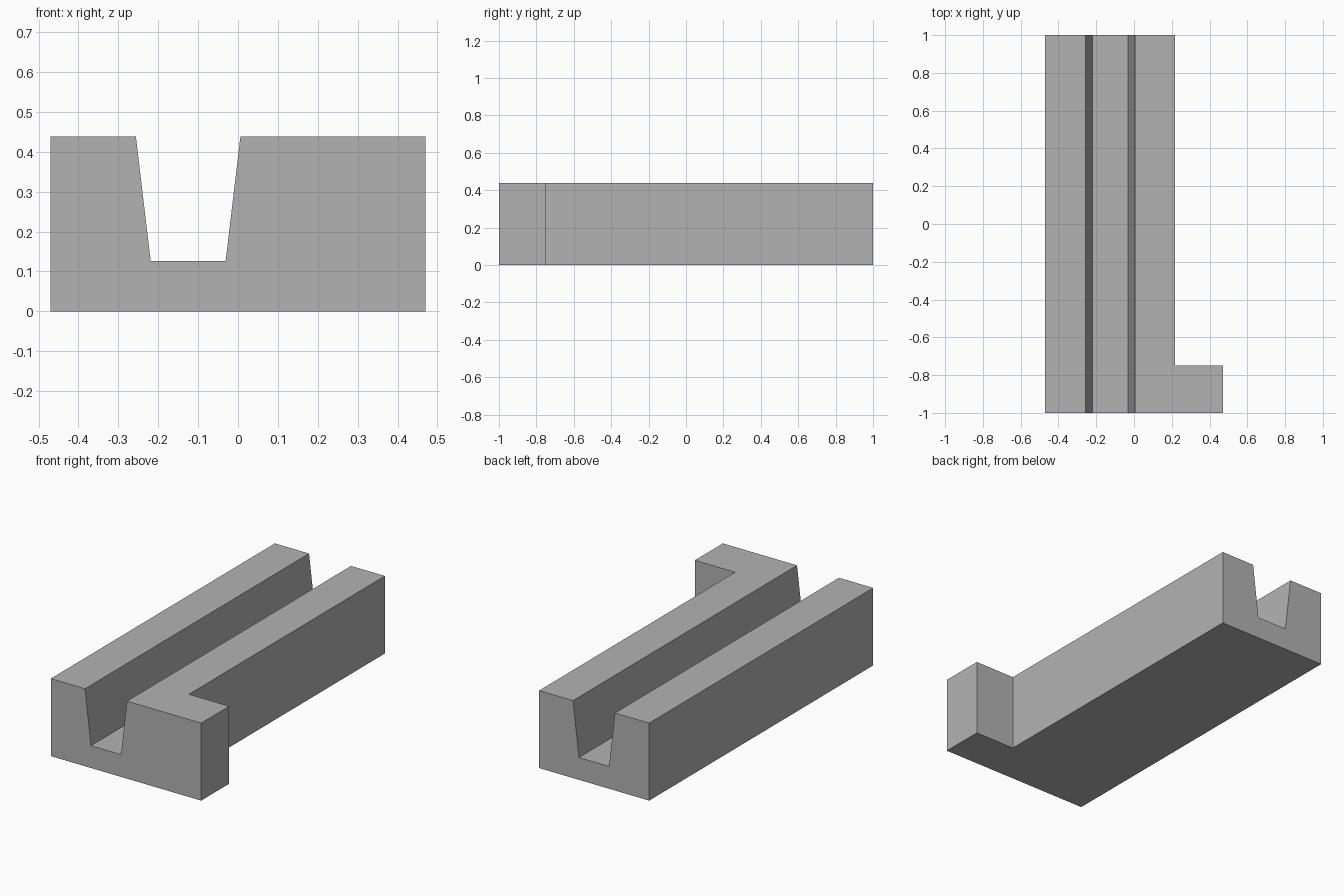
import bpy
import bmesh

cube = bpy.data.objects.get("Cube")
if cube:
    bpy.data.objects.remove(cube, do_unlink=True)

# Main dimensions
LEFT_EDGE, BODY_EDGE, TAB_EDGE = -0.47, 0.218, 0.47
FRONT, TAB_BACK, BACK = -1.0, -0.75, 1.0
HEIGHT, GROOVE_FLOOR = 0.438, 0.126

# Matte grey material
grey = bpy.data.materials.new("plain_grey")
grey.use_nodes = True
colour = (0.45, 0.45, 0.45, 1)
grey.diffuse_color = colour
grey.node_tree.nodes["Principled BSDF"].inputs["Base Color"].default_value = colour

# Cross-section of the rail with its tapered groove
profile = [(LEFT_EDGE, 0), (BODY_EDGE, 0), (BODY_EDGE, HEIGHT), (0.006, HEIGHT),
           (-0.031, GROOVE_FLOOR), (-0.219, GROOVE_FLOOR),
           (-0.256, HEIGHT), (LEFT_EDGE, HEIGHT)]

bm = bmesh.new()
face = bm.faces.new([bm.verts.new((x, FRONT, z)) for x, z in profile])


def extrude(start, axis, target):
    """Extrude a face until it lies at a coordinate on one axis."""
    result = bmesh.ops.extrude_face_region(bm, geom=[start])["geom"]
    for v in result:
        if isinstance(v, bmesh.types.BMVert):
            v.co[axis] = target
    return next(g for g in result if isinstance(g, bmesh.types.BMFace))


# Rail body in two lengths, keeping the front cap
section = bm.faces.new([bm.verts.new((x, TAB_BACK, z)) for x, z in profile])
front_ring, mid_ring = list(face.verts), list(section.verts)
for i in range(len(profile)):
    j = (i + 1) % len(profile)
    bm.faces.new((front_ring[i], front_ring[j], mid_ring[j], mid_ring[i]))
extrude(section, 1, BACK)
if section.is_valid:
    bm.faces.remove(section)

# Side tab grown out of the front length of the rail
bm.faces.ensure_lookup_table()
side = next(f for f in bm.faces
            if all(abs(v.co.x - BODY_EDGE) < 0.001 and v.co.y < TAB_BACK + 0.01
                   for v in f.verts))
extrude(side, 0, TAB_EDGE)
if side.is_valid:
    bm.faces.remove(side)

# Merge coplanar faces into clean flat surfaces
bmesh.ops.recalc_face_normals(bm, faces=bm.faces[:])
bmesh.ops.dissolve_limit(bm, angle_limit=0.01, verts=bm.verts[:], edges=bm.edges[:])
bmesh.ops.recalc_face_normals(bm, faces=bm.faces[:])

mesh = bpy.data.meshes.new("grooved_rail")
bm.to_mesh(mesh)
bm.free()
mesh.materials.append(grey)
rail = bpy.data.objects.new("grooved_rail", mesh)
bpy.context.collection.objects.link(rail)
